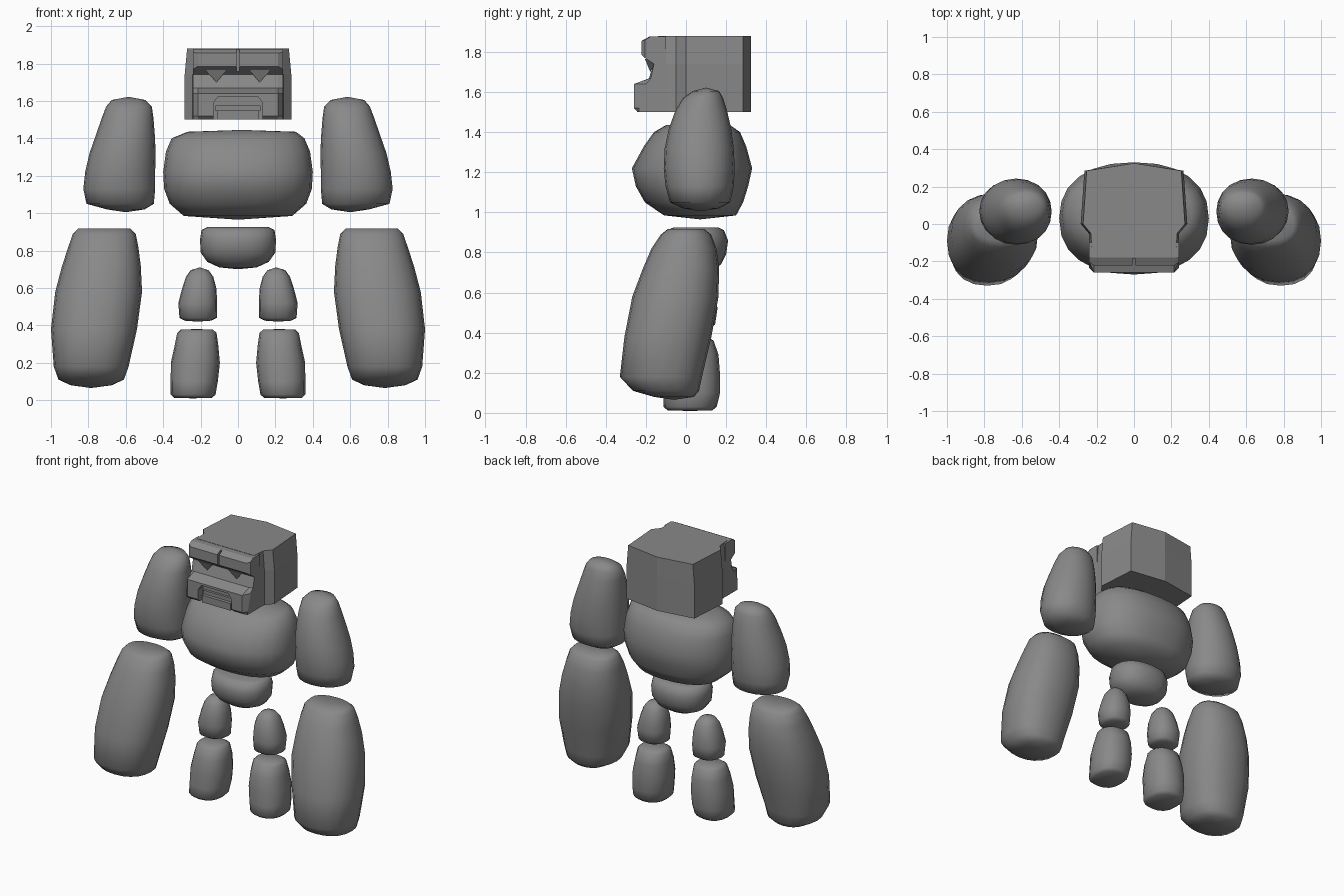
import bpy, bmesh, math
from mathutils import Vector

stone = bpy.data.materials.new("stone_grey")
stone.diffuse_color = (0.25, 0.25, 0.25, 1)


def finish(name, bm, smooth):
    bmesh.ops.recalc_face_normals(bm, faces=bm.faces)
    for f in bm.faces:
        f.smooth = smooth
    me = bpy.data.meshes.new(name)
    bm.to_mesh(me)
    bm.free()
    me.materials.append(stone)
    ob = bpy.data.objects.new(name, me)
    bpy.context.collection.objects.link(ob)
    return ob


def boulder(name, rings, bottom, top, side=1, sides=20, power=2.3):
    """Loft of rounded rings (z, x, y, rx, ry) closed by a pole at each end."""
    bm = bmesh.new()
    loops = []
    for z, cx, cy, rx, ry in rings:
        loop = []
        for i in range(sides):
            a = math.tau * i / sides
            c, s = math.cos(a), math.sin(a)
            px = math.copysign(abs(c) ** (2 / power), c)
            py = math.copysign(abs(s) ** (2 / power), s)
            loop.append(bm.verts.new((side * (cx + rx * px), cy + ry * py, z)))
        loops.append(loop)
    for a, b in zip(loops, loops[1:]):
        for i in range(sides):
            j = (i + 1) % sides
            bm.faces.new((a[i], a[j], b[j], b[i]))
    for loop, ring, z in ((loops[0], rings[0], bottom), (loops[-1], rings[-1], top)):
        pole = bm.verts.new((side * ring[1], ring[2], z))
        for i in range(sides):
            bm.faces.new((loop[i], loop[(i + 1) % sides], pole))
    return finish(name, bm, True)


def loft(name, sections):
    """Flat-faced loft through matching closed point lists."""
    bm = bmesh.new()
    loops = [[bm.verts.new(p) for p in s] for s in sections]
    n = len(loops[0])
    for a, b in zip(loops, loops[1:]):
        for i in range(n):
            j = (i + 1) % n
            bm.faces.new((a[i], a[j], b[j], b[i]))
    bm.faces.new(loops[0])
    bm.faces.new(loops[-1])
    return finish(name, bm, False)


def box(name, x0, x1, y0, y1, z0, z1):
    return loft(name, [[(x0, y0, z), (x1, y0, z), (x1, y1, z), (x0, y1, z)] for z in (z0, z1)])


def cut(target, cutter):
    m = target.modifiers.new("cut", 'BOOLEAN')
    m.operation = 'DIFFERENCE'
    m.solver = 'EXACT'
    m.object = cutter
    cutter.hide_render = True
    cutter.hide_viewport = True


# Torso and pelvis
boulder("torso", [(0.985, 0, 0.07, 0.29, 0.18), (1.05, 0, 0.04, 0.365, 0.245),
                  (1.13, 0, 0.03, 0.395, 0.28), (1.22, 0, 0.03, 0.40, 0.30),
                  (1.33, 0, 0.045, 0.385, 0.255), (1.40, 0, 0.055, 0.355, 0.215),
                  (1.435, 0.02, 0.06, 0.29, 0.16)], 0.965, 1.445, sides=24)
boulder("pelvis", [(0.71, 0, 0.05, 0.10, 0.08), (0.74, 0, 0.05, 0.165, 0.125),
                   (0.79, 0, 0.045, 0.20, 0.155), (0.86, 0, 0.045, 0.203, 0.165),
                   (0.91, 0, 0.045, 0.195, 0.145), (0.925, 0, 0.05, 0.165, 0.11)], 0.70, 0.92)

# Arms and legs
for label, s in (("left", 1), ("right", -1)):
    boulder(label + "_upper_arm",
            [(1.02, 0.60, 0.075, 0.10, 0.09), (1.05, 0.63, 0.07, 0.18, 0.15),
             (1.13, 0.635, 0.068, 0.192, 0.17), (1.22, 0.63, 0.066, 0.187, 0.177),
             (1.32, 0.617, 0.066, 0.177, 0.172), (1.42, 0.602, 0.07, 0.157, 0.155),
             (1.51, 0.59, 0.076, 0.138, 0.128), (1.57, 0.583, 0.085, 0.122, 0.10),
             (1.605, 0.585, 0.10, 0.09, 0.065)], 1.005, 1.622, s, power=2.1)
    boulder(label + "_forearm",
            [(0.08, 0.785, -0.06, 0.11, 0.10), (0.11, 0.785, -0.10, 0.175, 0.165),
             (0.18, 0.785, -0.125, 0.2, 0.205), (0.38, 0.77, -0.09, 0.23, 0.217),
             (0.58, 0.745, -0.053, 0.232, 0.215), (0.72, 0.73, -0.025, 0.21, 0.19),
             (0.82, 0.72, -0.01, 0.187, 0.162), (0.89, 0.715, 0, 0.168, 0.125),
             (0.918, 0.715, 0, 0.14, 0.09)], 0.065, 0.91, s)
    boulder(label + "_thigh",
            [(0.425, 0.215, 0.05, 0.07, 0.07), (0.44, 0.213, 0.05, 0.10, 0.095),
             (0.52, 0.215, 0.05, 0.104, 0.107), (0.60, 0.207, 0.05, 0.091, 0.095),
             (0.66, 0.205, 0.05, 0.073, 0.075), (0.695, 0.205, 0.05, 0.048, 0.048)],
            0.42, 0.71, s, 16)
    boulder(label + "_shin",
            [(0.012, 0.24, 0.02, 0.10, 0.11), (0.03, 0.24, 0.02, 0.12, 0.133),
             (0.10, 0.234, 0.03, 0.126, 0.14), (0.20, 0.228, 0.033, 0.131, 0.136),
             (0.29, 0.222, 0.037, 0.117, 0.125), (0.36, 0.22, 0.04, 0.105, 0.098),
             (0.378, 0.22, 0.04, 0.085, 0.07)], 0.01, 0.38, s, 16)

# Skull: six-sided block with a peaked back, slightly narrower on top
plan = [(-0.235, -0.14), (0.235, -0.14), (0.242, -0.05), (0.285, 0.0), (0.265, 0.285),
        (0, 0.325), (-0.265, 0.285), (-0.285, 0.0), (-0.242, -0.05)]
loft("skull", [[(x * k, y, z) for x, y in plan] for z, k in ((1.5, 1), (1.74, 1), (1.88, 0.955))])

# Face: brow, eye notch and muzzle as one side profile lofted across x
profile = [(-0.10, 1.50), (-0.24, 1.50), (-0.26, 1.52), (-0.26, 1.64), (-0.185, 1.668),
           (-0.162, 1.74), (-0.222, 1.785), (-0.222, 1.855), (-0.18, 1.878), (-0.10, 1.878)]
edge = [(-0.10, 1.50), (-0.235, 1.50), (-0.235, 1.52), (-0.20, 1.64), (-0.175, 1.668),
        (-0.16, 1.74), (-0.205, 1.77), (-0.205, 1.86), (-0.175, 1.878), (-0.10, 1.878)]
face = loft("face", [[(x, y, z) for y, z in p] for x, p in
                     ((-0.24, edge), (-0.215, profile), (0.215, profile), (0.24, edge))])

# Mouth recess with chamfered upper corners, and the groove between the brows
arch = [(-0.13, 1.45), (0.13, 1.45), (0.13, 1.59), (0.105, 1.625), (-0.105, 1.625), (-0.13, 1.59)]
cut(face, loft("mouth_cutter", [[(x, y, z) for x, z in arch] for y in (-0.3, -0.205)]))
cut(face, box("brow_groove_cutter", -0.007, 0.007, -0.3, -0.185, 1.755, 1.9))

# Lower lip with a stepped gum behind it
box("lower_lip", -0.112, 0.112, -0.245, -0.20, 1.50, 1.55)
box("gum", -0.12, 0.12, -0.222, -0.20, 1.545, 1.575)

# Eyes: small spikes pointing down under the brow
for label, s in (("left", 1), ("right", -1)):
    bm = bmesh.new()
    pts = [(0.06, -0.205, 1.765), (0.175, -0.205, 1.765), (0.15, -0.155, 1.75),
           (0.08, -0.155, 1.75), (0.115, -0.178, 1.70)]
    v = [bm.verts.new((s * x, y, z)) for x, y, z in pts]
    bm.faces.new(v[:4])
    for i in range(4):
        bm.faces.new((v[i], v[(i + 1) % 4], v[4]))
    finish(label + "_eye", bm, False)
